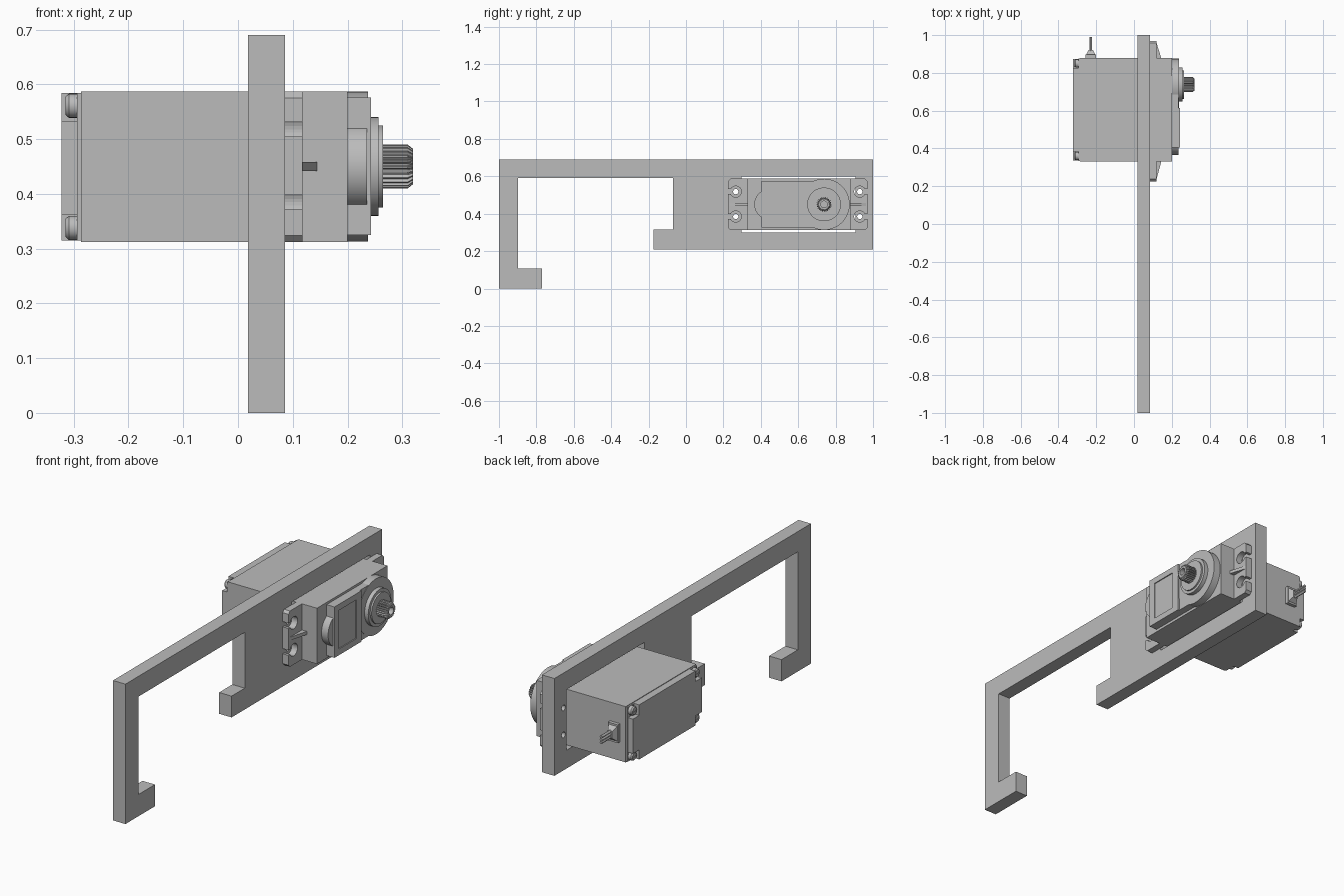
import bpy, bmesh
from math import sin, cos, pi

if "Cube" in bpy.data.objects:
    bpy.data.objects.remove(bpy.data.objects["Cube"])

grey = bpy.data.materials.new("plain_grey")
grey.use_nodes = True
grey.diffuse_color = (0.5, 0.5, 0.5, 1)
grey.node_tree.nodes["Principled BSDF"].inputs["Base Color"].default_value = (0.5, 0.5, 0.5, 1)

AXES = {"x": lambda a, b, t: (t, a, b),
        "y": lambda a, b, t: (a, t, b),
        "z": lambda a, b, t: (a, b, t)}


def prism(name, pts, lo, hi, axis="x", taper=1.0, pivot=(0, 0), smooth=False):
    """Extrude a 2D outline along an axis, optionally shrinking the far end."""
    place = AXES[axis]
    bm = bmesh.new()
    start = [bm.verts.new(place(a, b, lo)) for a, b in pts]
    end = [bm.verts.new(place(pivot[0] + (a - pivot[0]) * taper,
                              pivot[1] + (b - pivot[1]) * taper, hi)) for a, b in pts]
    bm.faces.new(start)
    bm.faces.new(end)
    n = len(pts)
    for i in range(n):
        j = (i + 1) % n
        bm.faces.new((start[i], start[j], end[j], end[i]))
    bmesh.ops.recalc_face_normals(bm, faces=bm.faces)
    mesh = bpy.data.meshes.new(name)
    bm.to_mesh(mesh)
    bm.free()
    mesh.materials.append(grey)
    ob = bpy.data.objects.new(name, mesh)
    bpy.context.collection.objects.link(ob)
    if smooth:
        activate(ob)
        bpy.ops.object.shade_smooth_by_angle(angle=pi / 6)
    return ob


def activate(ob):
    bpy.ops.object.select_all(action="DESELECT")
    ob.select_set(True)
    bpy.context.view_layer.objects.active = ob


def rect(a0, a1, b0, b1):
    return [(a0, b0), (a1, b0), (a1, b1), (a0, b1)]


def clipped(a0, a1, b0, b1, c):
    return [(a0 + c, b0), (a1 - c, b0), (a1, b0 + c), (a1, b1 - c),
            (a1 - c, b1), (a0 + c, b1), (a0, b1 - c), (a0, b0 + c)]


def circle(a, b, r, n=48):
    return [(a + r * cos(2 * pi * i / n), b + r * sin(2 * pi * i / n)) for i in range(n)]


def cut(ob, pts, lo, hi):
    """Subtract a prism running along x."""
    tool = prism("cutter", pts, lo, hi)
    tool.hide_render = True
    activate(ob)
    mod = ob.modifiers.new("cut", "BOOLEAN")
    mod.operation, mod.solver, mod.object = "DIFFERENCE", "EXACT", tool
    bpy.ops.object.modifier_apply(modifier=mod.name)
    bpy.data.objects.remove(tool)


MID = 0.45            # height of the motor centre line
SHAFT = 0.738         # y of the output shaft
HOLES = [(y, z) for y in (0.266, 0.929) for z in (0.385, 0.518)]

# Hooked mounting plate with motor window and screw holes
plate = prism("mounting_plate", [
    (-1, 0), (-0.77, 0), (-0.77, 0.107), (-0.897, 0.107), (-0.897, 0.59),
    (-0.07, 0.59), (-0.07, 0.315), (-0.173, 0.315), (-0.173, 0.21),
    (1, 0.21), (1, 0.69), (-1, 0.69)], 0.018, 0.086)
cut(plate, rect(0.297, 0.906, 0.3, 0.6), -0.1, 0.2)
for y, z in HOLES:
    cut(plate, circle(y, z, 0.014, 24), -0.1, 0.2)

# Motor case
prism("motor_case", rect(0.33, 0.88, 0.312, 0.587), -0.287, 0.2)

# Mounting flange with holes that open to the ends
flange = prism("mounting_flange", clipped(0.225, 0.97, 0.312, 0.587, 0.012), 0.086, 0.118)
for y, z in HOLES:
    cut(flange, circle(y, z, 0.03, 32), 0, 0.2)
    ends = (0.2, y) if y < SHAFT - 0.2 else (y, 1)
    cut(flange, rect(*ends, z - 0.013, z + 0.013), 0, 0.2)

# Tapered ribs bracing the flange
for name, y0, y1 in (("front_rib", 0.34, 0.232), ("rear_rib", 0.87, 0.963)):
    prism(name, [(0.11, y0), (0.147, y0), (0.118, y1), (0.11, y1)],
          MID - 0.008, MID + 0.008, "z")

# Gear cover: rounded nub, neck and round boss
prism("cover_nub", circle(0.446, MID, 0.081), 0.2, 0.236, smooth=True)
prism("cover_neck", rect(0.405, 0.7, 0.325, 0.576), 0.2, 0.235)
prism("gear_boss", circle(SHAFT, MID, 0.137, 64), 0.2, 0.237, smooth=True)
panel = prism("cover_panel", rect(0.405, 0.615, 0.325, 0.576), 0.23, 0.243)
cut(panel, rect(0.44, 0.575, 0.355, 0.546), 0.238, 0.3)

# Bearing collars and splined output shaft
prism("bearing_collar", circle(SHAFT, MID, 0.09, 64), 0.23, 0.257, smooth=True)
prism("bearing_ring", circle(SHAFT, MID, 0.075, 64), 0.25, 0.265, smooth=True)
teeth = []
for i in range(96):
    r = 0.04 if i % 4 < 2 else 0.034
    teeth.append((SHAFT + r * cos(2 * pi * i / 96), MID + r * sin(2 * pi * i / 96)))
bore = circle(SHAFT, MID, 0.018, 24)
shaft = prism("output_shaft", teeth, 0.26, 0.31)
tip = prism("shaft_tip", teeth, 0.31, 0.32, taper=0.8, pivot=(SHAFT, MID))
cut(shaft, bore, 0.28, 0.4)
cut(tip, bore, 0.28, 0.4)

# Back cover: thin base, notched slab and corner screws
prism("back_cover_base", rect(0.334, 0.876, 0.315, 0.584), -0.294, -0.287)
prism("back_cover_slab", rect(0.385, 0.825, 0.315, 0.584), -0.322, -0.294)
prism("back_cover_ends", rect(0.337, 0.873, 0.362, 0.532), -0.322, -0.294)
for y in (0.36, 0.85):
    for z in (0.338, 0.561):
        prism("screw_head", circle(y, z, 0.022, 24), -0.294, -0.309, smooth=True)
        dome = prism("screw_dome", circle(y, z, 0.022, 24), -0.309, -0.315,
                     taper=0.75, pivot=(y, z), smooth=True)
        cut(dome, rect(y - 0.011, y + 0.011, z - 0.003, z + 0.003), -0.313, -0.33)

# Cable outlet with three wires
CABLE = -0.229
prism("cable_base", rect(CABLE - 0.027, CABLE + 0.027, MID - 0.045, MID + 0.045), 0.875, 0.897, "y")
prism("cable_grommet", rect(CABLE - 0.024, CABLE + 0.024, MID - 0.036, MID + 0.036),
      0.897, 0.92, "y", taper=0.5, pivot=(CABLE, MID))
for dz in (-0.014, 0, 0.014):
    prism("wire", circle(CABLE, MID + dz, 0.0068, 12), 0.9, 0.99, "y", smooth=True)
